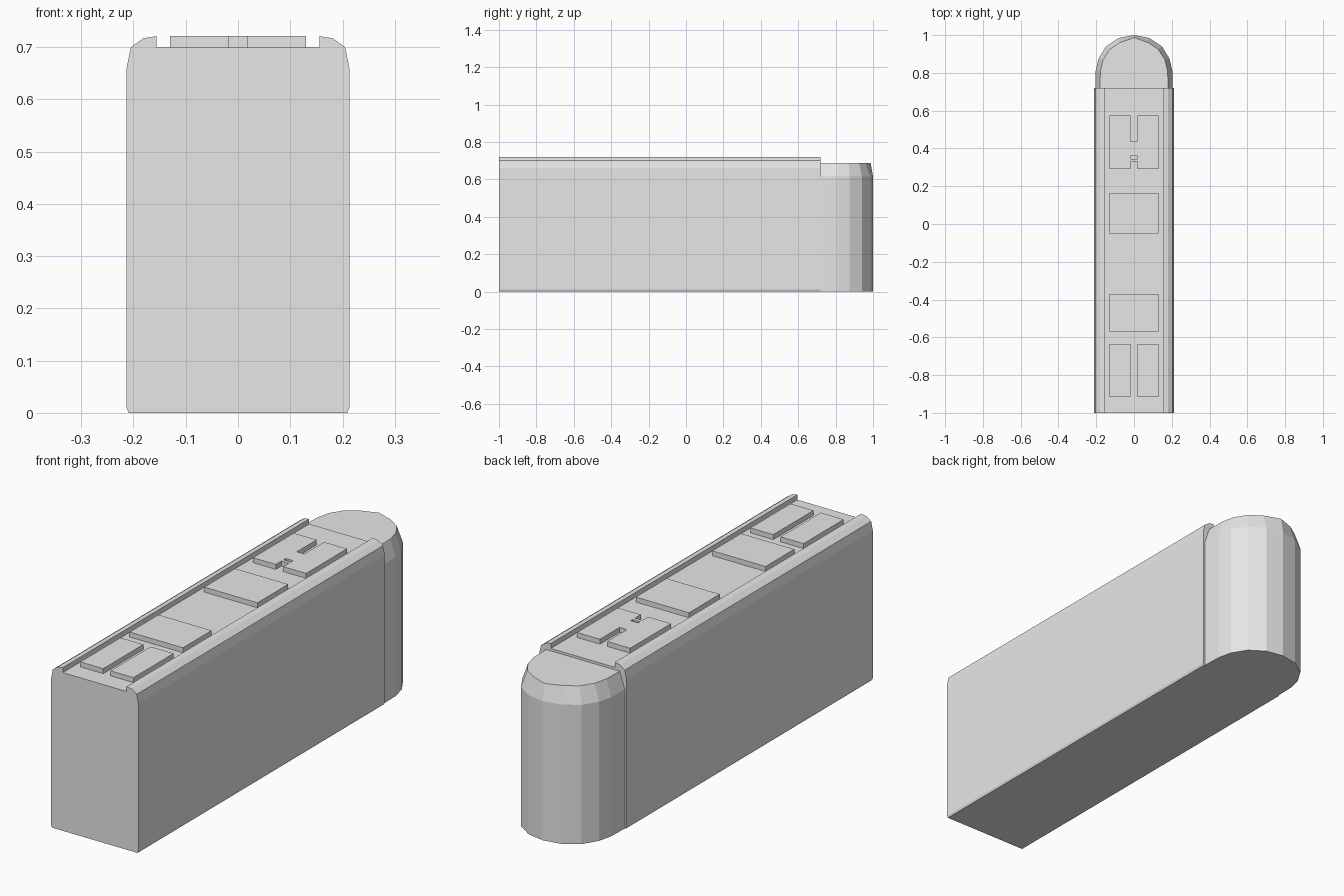
import bpy, bmesh

cube = bpy.data.objects.get("Cube")
if cube:
    bpy.data.objects.remove(cube, do_unlink=True)

grey = bpy.data.materials.new("light_grey")
grey.use_nodes = True
grey.diffuse_color = (0.8, 0.8, 0.8, 1)
grey.node_tree.nodes["Principled BSDF"].inputs["Base Color"].default_value = (0.8, 0.8, 0.8, 1)


def loft(name, rings):
    """Join closed rings of equal length into a capped solid."""
    bm = bmesh.new()
    loops = [[bm.verts.new(p) for p in ring] for ring in rings]
    for a, b in zip(loops, loops[1:]):
        for i in range(len(a)):
            j = (i + 1) % len(a)
            bm.faces.new((a[i], a[j], b[j], b[i]))
    bm.faces.new(loops[0])
    bm.faces.new(loops[-1])
    bmesh.ops.recalc_face_normals(bm, faces=bm.faces)
    mesh = bpy.data.meshes.new(name)
    bm.to_mesh(mesh)
    bm.free()
    mesh.materials.append(grey)
    obj = bpy.data.objects.new(name, mesh)
    bpy.context.collection.objects.link(obj)
    return obj


def mirrored(half):
    return half + [(-x, v) for x, v in reversed(half) if x != 0]


def box(name, x0, x1, y0, y1, z0, z1):
    corners = [(x0, y0), (x1, y0), (x1, y1), (x0, y1)]
    return loft(name, [[(x, y, z) for x, y in corners] for z in (z0, z1)])


# Long body with a sunken roof channel between two rounded rails
FLOOR, TOP, BACK = 0.699, 0.721, 0.72
section = mirrored([(0.209, 0), (0.213, 0.01), (0.213, 0.661), (0.205, 0.70),
                    (0.181, 0.717), (0.156, TOP), (0.156, FLOOR)])
loft("body", [[(x, y, z) for x, z in section] for y in (-1, BACK)])

# Rounded nose with a sloped upper rim
outer = mirrored([(0.205, BACK), (0.203, 0.81), (0.188, 0.875),
                  (0.148, 0.94), (0.08, 0.985), (0, 1)])
inner = mirrored([(0.18, BACK), (0.178, 0.81), (0.163, 0.87),
                  (0.128, 0.925), (0.075, 0.96), (0, 0.987)])
loft("nose", [[(x, y, z) for x, y in ring]
              for ring, z in ((outer, 0), (outer, 0.615), (inner, 0.688))])

# Paired roof units
for place, y0, y1 in (("front", -0.915, -0.635), ("rear", 0.29, 0.575)):
    for side, x0, x1 in (("left", 0.018, 0.13), ("right", -0.13, -0.018)):
        box(f"{place}_{side}_roof_unit", x0, x1, y0, y1, FLOOR - 0.01, TOP)

# Wide roof units
for place, y0, y1 in (("front", -0.57, -0.37), ("rear", -0.05, 0.165)):
    box(f"{place}_wide_roof_unit", -0.13, 0.13, y0, y1, FLOOR - 0.01, TOP)

# Small links between the rear pair
for place, y0, y1 in (("front", 0.33, 0.345), ("rear", 0.36, 0.437)):
    box(f"{place}_roof_link", -0.018, 0.018, y0, y1, FLOOR - 0.01, TOP)
